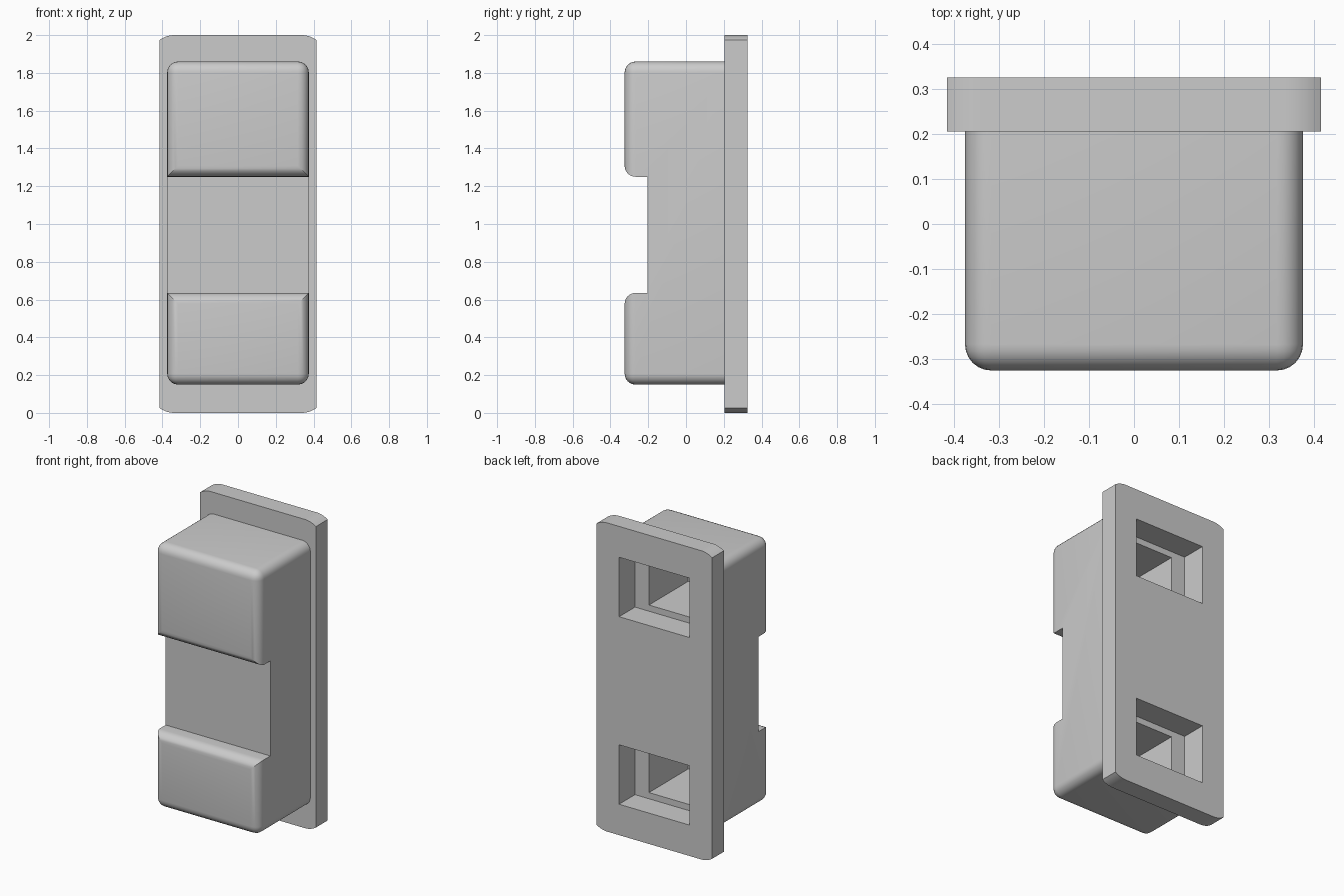
import bpy
import bmesh
import math

cube = bpy.data.objects.get("Cube")
if cube:
    bpy.data.objects.remove(cube, do_unlink=True)

grey = bpy.data.materials.new("light_grey")
grey.use_nodes = True
colour = (0.6, 0.6, 0.6, 1)
grey.diffuse_color = colour
grey.node_tree.nodes["Principled BSDF"].inputs["Base Color"].default_value = colour

FRONT, SEAM, BACK = -0.325, 0.205, 0.325
HALF_W, LOW, HIGH = 0.375, 0.15, 1.86


def finish(name, bm):
    """Turn a bmesh into a linked grey object."""
    bmesh.ops.recalc_face_normals(bm, faces=bm.faces)
    mesh = bpy.data.meshes.new(name)
    bm.to_mesh(mesh)
    bm.free()
    mesh.materials.append(grey)
    obj = bpy.data.objects.new(name, mesh)
    bpy.context.collection.objects.link(obj)
    return obj


def prism(points, offset):
    """Extrude a closed outline along an offset vector."""
    bm = bmesh.new()
    face = bm.faces.new([bm.verts.new(p) for p in points])
    top = bmesh.ops.extrude_face_region(bm, geom=[face])["geom"]
    bmesh.ops.translate(bm, vec=offset, verts=[v for v in top if isinstance(v, bmesh.types.BMVert)])
    bmesh.ops.recalc_face_normals(bm, faces=bm.faces)
    return bm


def cutter(half_x, z0, z1, y0, y1):
    outline = [(-half_x, y0, z0), (half_x, y0, z0), (half_x, y0, z1), (-half_x, y0, z1)]
    obj = finish("cutter", prism(outline, (0, y1 - y0, 0)))
    obj.hide_render = True
    return obj


# Body: side profile with a recess across the front
profile = [(SEAM, LOW), (FRONT, LOW), (FRONT, 0.635), (-0.205, 0.635),
           (-0.205, 1.25), (FRONT, 1.25), (FRONT, HIGH), (SEAM, HIGH)]
bm = prism([(-HALF_W, y, z) for y, z in profile], (2 * HALF_W, 0, 0))


def is_rounded(edge):
    a, b = (v.co for v in edge.verts)
    on_front = max(a.y, b.y) < FRONT + 0.001
    outer_corner = abs(a.y - b.y) > 0.3 and abs(a.z - b.z) < 0.001
    return on_front or outer_corner


bmesh.ops.bevel(bm, geom=[e for e in bm.edges if is_rounded(e)], offset=0.058,
                offset_type='OFFSET', segments=6, profile=0.5, affect='EDGES')
body = finish("body", bm)

# Back plate: flat ends easing into shallow corner arcs
radius, run, half_plate = 0.14, 0.08, 0.415
sweep = math.asin(run / radius)
arc = [(half_plate - run + radius * math.sin(t), 2 - radius * (1 - math.cos(t)))
       for t in (sweep * i / 6 for i in range(7))]
right = arc + [(x, 2 - z) for x, z in reversed(arc)]
outline = right + [(-x, z) for x, z in reversed(right)]
plate = finish("back_plate", prism([(x, SEAM, z) for x, z in outline], (0, BACK - SEAM, 0)))

# Two stepped sockets opening at the back
cutters = []
for z0, z1 in ((0.2, 0.585), (1.415, 1.8)):
    cutters.append(cutter(0.252, z0, z1, 0.162, 0.4))
    cutters.append(cutter(0.152, z0 + 0.04, z1 - 0.04, -0.24, 0.39))

for obj in (body, plate):
    bpy.ops.object.select_all(action='DESELECT')
    bpy.context.view_layer.objects.active = obj
    obj.select_set(True)
    for tool in cutters:
        mod = obj.modifiers.new("socket", 'BOOLEAN')
        mod.operation = 'DIFFERENCE'
        mod.solver = 'EXACT'
        mod.object = tool
        bpy.ops.object.modifier_apply(modifier=mod.name)
    bpy.ops.object.shade_smooth_by_angle(angle=math.radians(30))

for tool in cutters:
    bpy.data.objects.remove(tool, do_unlink=True)
